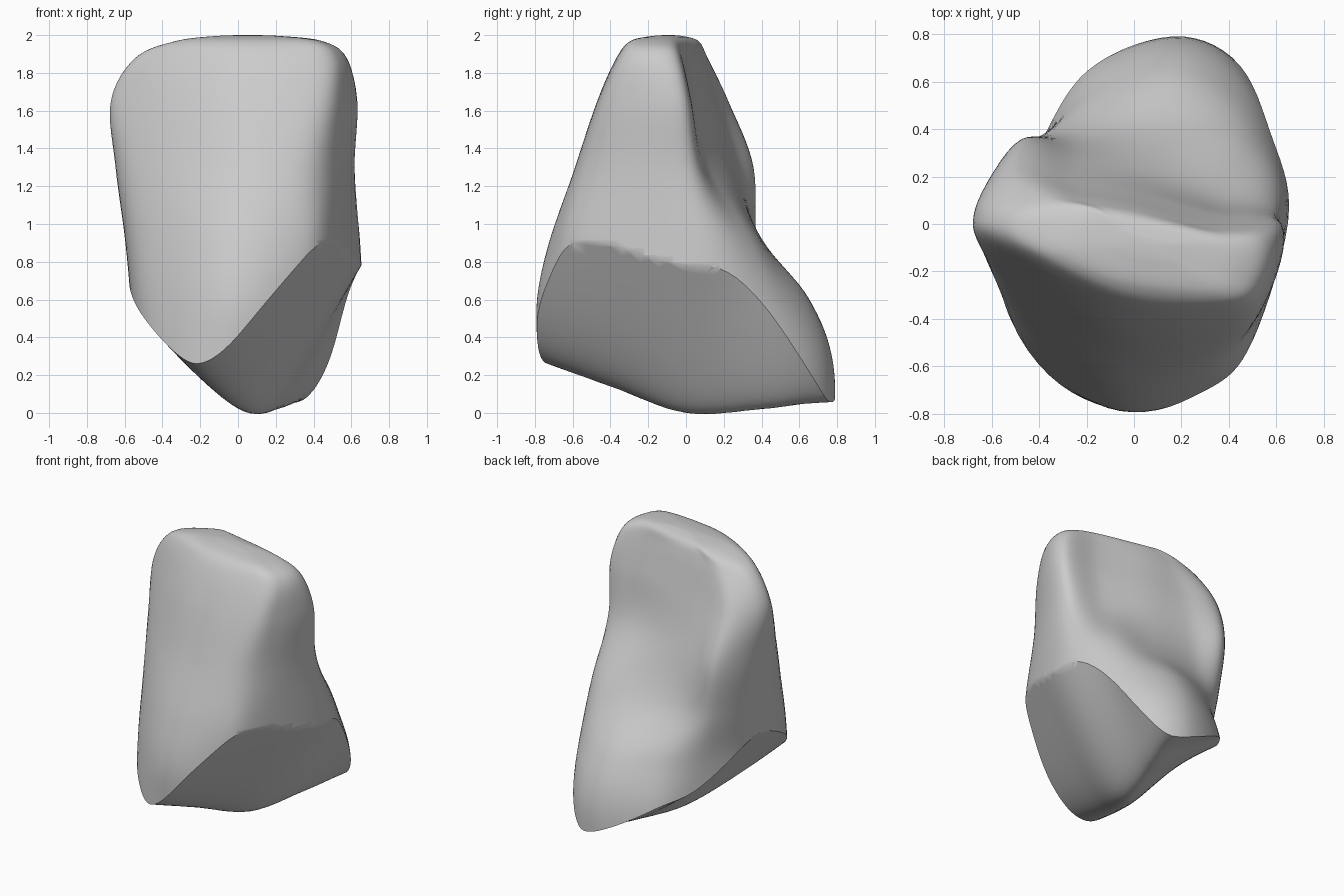
import bpy
import math
from mathutils import Vector

old = bpy.data.objects.get("Cube")
if old:
    bpy.data.objects.remove(old, do_unlink=True)


def make_object(name, verts, faces):
    mesh = bpy.data.meshes.new(name)
    mesh.from_pydata(verts, [], faces)
    mesh.update()
    obj = bpy.data.objects.new(name, mesh)
    bpy.context.collection.objects.link(obj)
    return obj


def spline(points, steps, closed):
    """Smooth curve passing through every given point."""
    count = len(points)
    result = []

    def pick(i):
        return points[i % count] if closed else points[max(0, min(count - 1, i))]

    for i in range(count if closed else count - 1):
        a, b, c, d = (pick(i + k) for k in (-1, 0, 1, 2))
        for s in range(steps):
            t = s / steps
            result.append(b + (c - a) * (t / 2)
                          + (a * 2 - b * 5 + c * 4 - d) * (t * t / 2)
                          + (b * 3 - a - c * 3 + d) * (t ** 3 / 2))
    if not closed:
        result.append(points[-1])
    return result


def section(z, *outline):
    return [Vector((x, y, z)) for x, y in outline]


# Horizontal outlines, running from front left round the right side and back
base = section(0.25, (-.46, -.52), (-.12, -.77), (.26, -.72), (.51, -.47), (.66, .07),
               (.51, .58), (.21, .78), (-.2, .65), (-.4, .34), (-.55, 0))
foot = section(0.6, (-.5, -.44), (-.1, -.77), (.28, -.72), (.51, -.48), (.66, .07),
               (.53, .45), (.2, .65), (-.15, .56), (-.4, .34), (-.56, .02))
waist = section(0.92, (-.53, -.35), (-.1, -.69), (.3, -.68), (.5, -.49), (.645, .07),
                (.47, .34), (.15, .4), (-.2, .38), (-.45, .34), (-.59, .05))
chest = section(1.3, (-.57, -.23), (-.1, -.54), (.33, -.57), (.53, -.37), (.61, .02),
                (.35, .12), (.05, .22), (-.25, .28), (-.48, .35), (-.64, .08))
shoulder = section(1.65, (-.59, -.12), (-.1, -.42), (.39, -.46), (.56, -.31), (.62, -.01),
                   (.34, .04), (0, .13), (-.25, .17), (-.5, .22), (-.665, .05))
brow = section(1.88, (-.48, -.11), (-.05, -.33), (.41, -.36), (.55, -.24), (.55, -.05),
               (.3, -.01), (0, .07), (-.2, .1), (-.38, .11), (-.53, .03))
crest = section(1.97, (-.3, -.13), (-.05, -.25), (.34, -.29), (.43, -.21), (.42, -.09),
                (.26, -.03), (0, .03), (-.1, .05), (-.2, .06), (-.3, -.02))

# Straight extension below the underside, and a nearly flat summit
lowest = [p - Vector((0, 0, 0.5)) for p in base]
middle = sum(crest, Vector()) / len(crest)
summit = [middle.lerp(p, 0.35) + Vector((0, 0, 0.028)) for p in crest]
levels = [lowest, base, foot, waist, chest, shoulder, brow, crest, summit]

# Loft the stone body through the outlines
columns = [spline(list(column), 8, False) for column in zip(*levels)]
rings = [spline(list(ring), 8, True) for ring in zip(*columns)]
n = len(rings[0])
verts = [p for ring in rings for p in ring]
faces = [(r * n + i, r * n + (i + 1) % n, (r + 1) * n + (i + 1) % n, (r + 1) * n + i)
         for r in range(len(rings) - 1) for i in range(n)]
faces.append(tuple(reversed(range(n))))
last = (len(rings) - 1) * n
verts.append(sum(rings[-1], Vector()) / n + Vector((0, 0, 0.003)))
faces += [(last + i, last + (i + 1) % n, len(verts) - 1) for i in range(n)]
rock = make_object("rock", verts, faces)

# Rounded keel: y, keel x, keel z, right slope, left slope, keel radius
keel = [Vector(row) for row in (
    (-.9, -.25, .32, 2.0, 1.1, .34), (-.4, -.1, .14, 1.72, 1.25, .25),
    (0, .07, 0, 1.67, 1.3, .12), (.4, .2, .02, 2.1, .8, .12),
    (.65, .28, .05, 1.8, .65, .12), (.9, .32, .06, 1.0, .5, .12))]
cut_verts = []
stations = spline(keel, 8, False)
across = 64
for y, keel_x, keel_z, right, left, radius in stations:
    for i in range(across + 1):
        x = -1 + 2 * i / across
        d = x - keel_x
        if d > 0:
            rise = right * (math.hypot(d, radius) - radius)
        else:
            rise = left * (math.hypot(d, 0.12) - 0.12)
        cut_verts.append((x, y, keel_z + rise))

# Close the keel sheet into a solid cutter
w = across + 1
total = len(cut_verts)
cut_verts += [(x, y, -1) for x, y, z in cut_verts]
cut_faces = []
for r in range(len(stations) - 1):
    for i in range(across):
        a = r * w + i
        quad = (a, a + 1, a + w + 1, a + w)
        cut_faces += [quad, tuple(v + total for v in reversed(quad))]
border = ([i for i in range(across)]
          + [r * w + across for r in range(len(stations) - 1)]
          + [total - 1 - i for i in range(across)]
          + [r * w for r in range(len(stations) - 1, 0, -1)])
for a, b in zip(border, border[1:] + border[:1]):
    cut_faces.append((b, a, a + total, b + total))
cutter = make_object("underside_cutter", cut_verts, cut_faces)
cutter.hide_render = True

# Trim the underside
bpy.context.view_layer.objects.active = rock
rock.select_set(True)
trim = rock.modifiers.new("Underside", 'BOOLEAN')
trim.operation = 'DIFFERENCE'
trim.solver = 'EXACT'
trim.object = cutter
bpy.ops.object.modifier_apply(modifier=trim.name)
bpy.data.objects.remove(cutter, do_unlink=True)

# Plain grey stone
stone = bpy.data.materials.new("grey_stone")
stone.use_nodes = True
grey = (0.6, 0.6, 0.6, 1)
stone.diffuse_color = grey
stone.node_tree.nodes["Principled BSDF"].inputs["Base Color"].default_value = grey
rock.data.materials.clear()
rock.data.materials.append(stone)
for face in rock.data.polygons:
    face.material_index = 0
bpy.ops.object.shade_smooth_by_angle(angle=math.radians(35))
